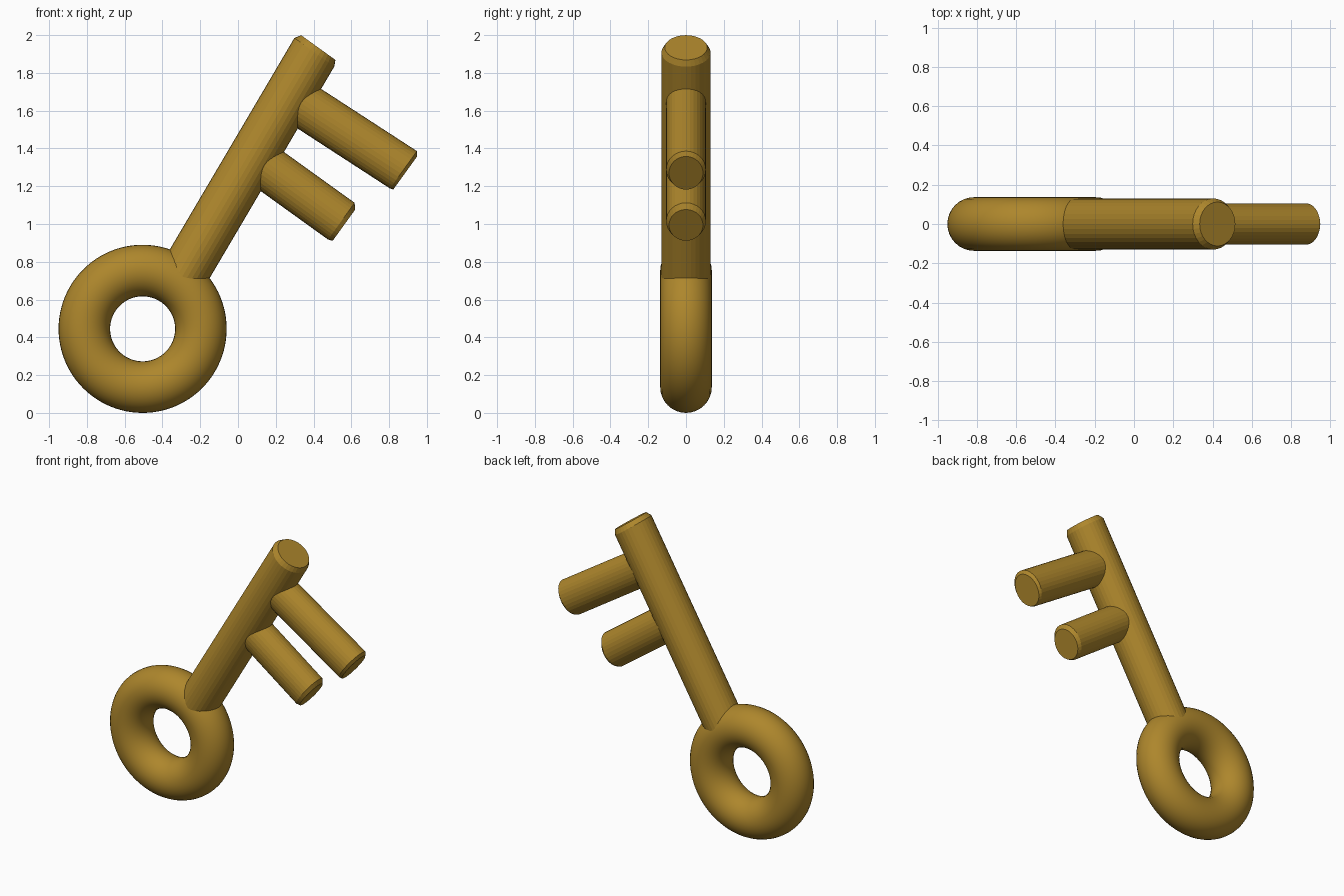
import bpy, bmesh, math
from mathutils import Vector

if "Cube" in bpy.data.objects:
    bpy.data.objects.remove(bpy.data.objects["Cube"])

brass = bpy.data.materials.new("brass")
brass.diffuse_color = (0.42, 0.24, 0.025, 1)
brass.use_nodes = True
brass.node_tree.nodes["Principled BSDF"].inputs["Base Color"].default_value = brass.diffuse_color

A = math.radians(54.2)
U = Vector((math.cos(A), 0, math.sin(A)))    # along the key
V = Vector((math.sin(A), 0, -math.cos(A)))   # across the key


def rod(name, side, rings, n=32):
    """Loft ellipses (x, z, half width along side, half depth in y) and cap both ends."""
    bm = bmesh.new()
    loops = []
    for x, z, a, b in rings:
        c = Vector((x, 0, z))
        loops.append([bm.verts.new(c + side * a * math.cos(t) + Vector((0, b * math.sin(t), 0)))
                      for t in (2 * math.pi * i / n for i in range(n))])
    for lo, hi in zip(loops, loops[1:]):
        for i in range(n):
            j = (i + 1) % n
            bm.faces.new((lo[i], lo[j], hi[j], hi[i]))
    bm.faces.new(loops[0])
    bm.faces.new(loops[-1])
    bmesh.ops.recalc_face_normals(bm, faces=bm.faces[:])
    me = bpy.data.meshes.new(name)
    bm.to_mesh(me)
    bm.free()
    me.materials.append(brass)
    ob = bpy.data.objects.new(name, me)
    bpy.context.collection.objects.link(ob)
    return ob


# Ring-shaped bow
bpy.ops.mesh.primitive_torus_add(location=(-0.505, 0, 0.445), rotation=(math.pi / 2, 0, 0),
                                 major_radius=0.3085, minor_radius=0.1365,
                                 major_segments=96, minor_segments=32)
bow = bpy.context.object
bow.name = "bow"
bow.data.materials.append(brass)
bpy.ops.object.shade_smooth()

# Shaft with a chamfered tip
rod("shaft", V, [(-0.32, 0.68, 0.13, 0.13), (0.404, 1.909, 0.13, 0.13),
                 (0.425, 1.934, 0.112, 0.112)])

# Two teeth with chamfered ends
rod("upper_tooth", U, [(0.289, 1.668, 0.122, 0.105), (0.876, 1.287, 0.122, 0.105),
                       (0.885, 1.27, 0.108, 0.09)])
rod("lower_tooth", U, [(0.091, 1.343, 0.12, 0.105), (0.547, 1.015, 0.12, 0.105),
                       (0.561, 0.994, 0.102, 0.09)])
